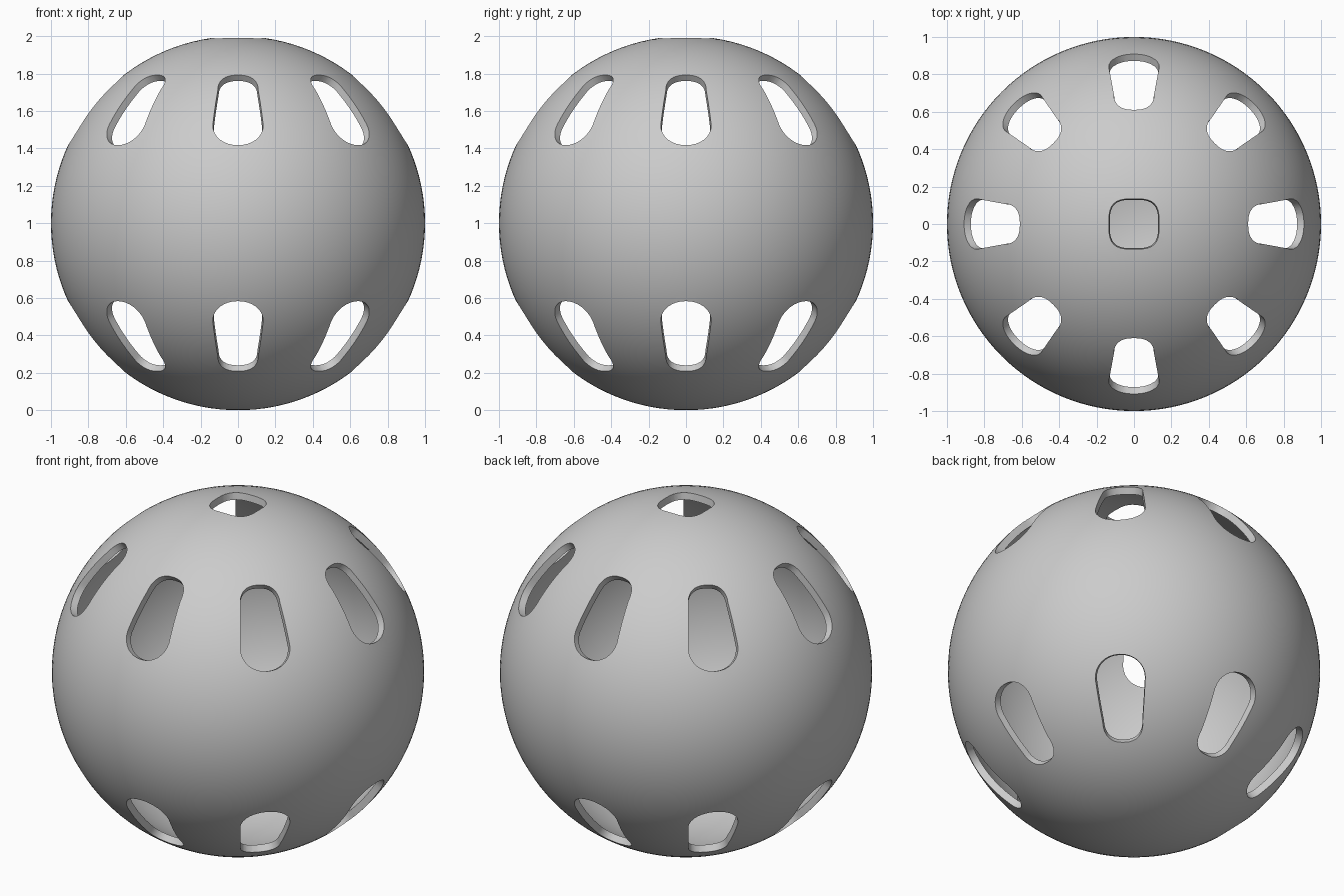
import bpy, bmesh, math
from mathutils import Vector, Matrix

cube = bpy.data.objects.get("Cube")
if cube:
    bpy.data.objects.remove(cube, do_unlink=True)

CENTRE = Vector((0, 0, 1))
WALL = 0.04


def arc(half_width, height, z, start, power, steps=16):
    """Half of a superellipse, as (across, up) points."""
    points = []
    for i in range(steps + 1):
        a = start + math.pi * i / steps
        c, s = math.cos(a), math.sin(a)
        points.append((math.copysign(abs(c) ** (2 / power), c) * half_width,
                       z + math.copysign(abs(s) ** (2 / power), s) * height))
    return points


def add_radial_cutter(bm, rim):
    """Closed frustum running outward from the ball centre through a rim."""
    inner = [bm.verts.new(p * 0.85) for p in rim]
    outer = [bm.verts.new(p * 1.15) for p in rim]
    bm.faces.new(inner)
    bm.faces.new(outer)
    for i in range(len(rim)):
        j = (i + 1) % len(rim)
        bm.faces.new((inner[i], inner[j], outer[j], outer[i]))


# Slot rim: wide round end near the equator, narrower end near the pole
slot = arc(0.108, 0.082, 0.71, 0, 2.4) + arc(0.135, 0.108, 0.525, math.pi, 2.1)
slot_rim = [Vector((x, -math.sqrt(1 - x * x - z * z), z)) for x, z in slot]

# Pole hole rim: rounded square
pole = arc(0.135, 0.135, 0, 0, 3.2)[:-1] + arc(0.135, 0.135, 0, math.pi, 3.2)[:-1]
pole_rim = [Vector((x, y, math.sqrt(1 - x * x - y * y))) for x, y in pole]

# All hole cutters: eight slots above, eight below, one at the top
bm = bmesh.new()
for i in range(8):
    turn = Matrix.Rotation(i * math.pi / 4, 3, 'Z')
    for side in (1, -1):
        add_radial_cutter(bm, [turn @ Vector((p.x, p.y, p.z * side)) for p in slot_rim])
add_radial_cutter(bm, pole_rim)
bmesh.ops.recalc_face_normals(bm, faces=bm.faces[:])
mesh = bpy.data.meshes.new("hole_cutters")
bm.to_mesh(mesh)
bm.free()
cutters = bpy.data.objects.new("hole_cutters", mesh)
cutters.location = CENTRE
cutters.hide_render = True
bpy.context.collection.objects.link(cutters)

# Hollow ball shell
bpy.ops.mesh.primitive_uv_sphere_add(segments=128, ring_count=64, radius=1, location=CENTRE)
ball = bpy.context.object
ball.name = "hollow_ball"
shell = ball.modifiers.new("shell", 'SOLIDIFY')
shell.thickness = WALL
shell.offset = -1
cut = ball.modifiers.new("holes", 'BOOLEAN')
cut.operation = 'DIFFERENCE'
cut.solver = 'EXACT'
cut.object = cutters
for name in ("shell", "holes"):
    bpy.ops.object.modifier_apply(modifier=name)
bpy.data.objects.remove(cutters, do_unlink=True)

# Plain grey plastic
grey = bpy.data.materials.new("grey_plastic")
grey.use_nodes = True
colour = (0.6, 0.6, 0.6, 1)
grey.diffuse_color = colour
grey.node_tree.nodes["Principled BSDF"].inputs["Base Color"].default_value = colour
ball.data.materials.clear()
ball.data.materials.append(grey)
bpy.ops.object.shade_smooth_by_angle(angle=math.radians(30))
